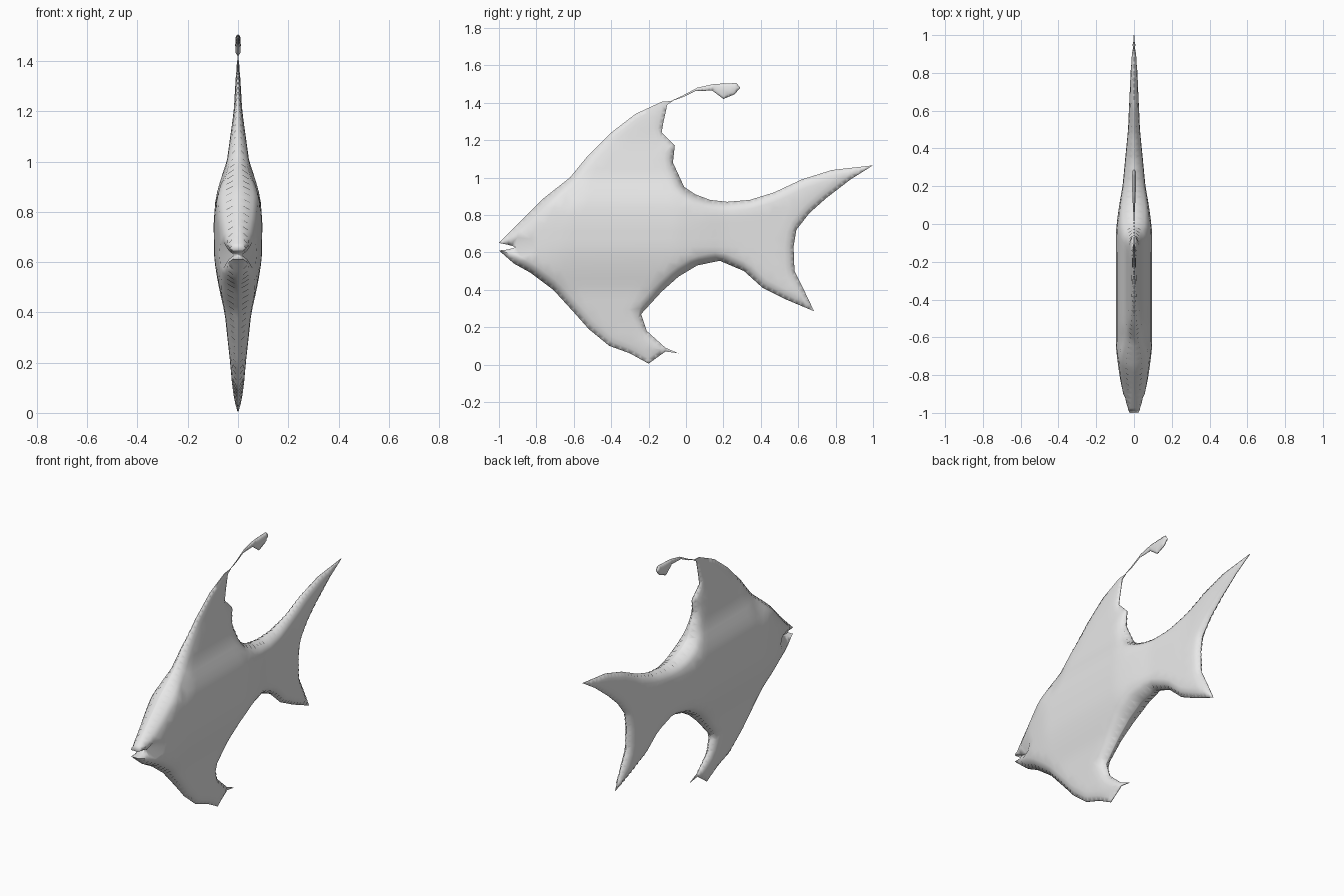
import bpy
import bmesh
import math
from mathutils import Vector
from mathutils.geometry import delaunay_2d_cdt, intersect_point_line

cube = bpy.data.objects.get("Cube")
if cube:
    bpy.data.objects.remove(cube)

grey = bpy.data.materials.new("pale_grey")
grey.use_nodes = True
grey.diffuse_color = (0.8, 0.8, 0.8, 1)
grey.node_tree.nodes["Principled BSDF"].inputs["Base Color"].default_value = (0.8, 0.8, 0.8, 1)

# Side profile segments (y, z), running clockwise from the upper lip
BACK = [(-1, .65), (-.95, .70), (-.87, .78), (-.76, .89), (-.62, 1), (-.53, 1.11), (-.4, 1.24),
        (-.27, 1.34), (-.13, 1.405), (-.07, 1.41)]
TOP_FIN_REAR = [(-.1, 1.39), (-.12, 1.3), (-.13, 1.24), (-.06, 1.17), (-.07, 1.08), (-.01, .95)]
TAIL = [(.05, .91), (.13, .88), (.22, .87), (.34, .88), (.47, .92), (.62, .99), (.78, 1.04), (1, 1.065),
        (.88, .99), (.75, .89), (.66, .81), (.59, .72), (.575, .63), (.58, .5), (.63, .4), (.685, .285),
        (.53, .35), (.41, .41), (.31, .5), (.18, .555)]
LOWER_FIN = [(.06, .53), (-.04, .47), (-.13, .39), (-.24, .27), (-.21, .18), (-.11, .09), (-.04, .06),
             (-.11, .07), (-.2, .005), (-.3, .06), (-.41, .1)]
CHIN = [(-.52, .19), (-.6, .28), (-.71, .4), (-.83, .49), (-.92, .54), (-1, .61)]
MOUTH = [(-.95, .615), (-.91, .628), (-.95, .64)]
LURE = [(-.09, 1.405), (-.02, 1.437), (.06, 1.48), (.15, 1.5), (.27, 1.505), (.29, 1.48), (.26, 1.445),
        (.2, 1.42), (.14, 1.465), (.05, 1.462), (-.02, 1.428)]

# Half widths along the length and up the height
LENGTH_WIDTH = [(-1, .035), (-.65, .1), (-.05, .102), (.2, .055), (.5, .028), (1, .01)]
HEIGHT_WIDTH = [(0, .008), (.1, .02), (.2, .028), (.4, .048), (.62, .1), (.75, .104), (.85, .09),
                (1, .04), (1.2, .015), (1.42, .004)]


def lerp(table, t):
    for (a, va), (b, vb) in zip(table, table[1:]):
        if t <= b:
            return va + (vb - va) * max(0, (t - a) / (b - a))
    return table[-1][1]


def body_width(p):
    a, b = lerp(LENGTH_WIDTH, p.x), lerp(HEIGHT_WIDTH, p.y)
    width = (a ** -4 + b ** -4) ** -.25 * 1.12
    # Shallow tilted eye socket
    u, v = p.x + .615, p.y - .91
    u -= v * .4
    return width - .018 * math.exp(-(u / .03) ** 2 - (v / .045) ** 2)


def body_rim(p):
    # Blunt lips, thin edges elsewhere
    return .002 + .024 * max(0, 1 - math.hypot(p.x + 1, p.y - .63) / .18)


def edge_distance(p, loop):
    best = 9
    for a, b in zip(loop, loop[1:] + loop[:1]):
        q, t = intersect_point_line(p, a, b)
        q = a if t < 0 else b if t > 1 else q.to_2d()
        best = min(best, (p - q.to_2d()).length)
    return best


def lens_plate(name, profile, width, rim, step, bevel):
    """Fill a side profile with a mesh and swell it to both sides."""
    loop = [Vector(p) for p in profile]
    border, inner = [], []
    for a, b in zip(loop, loop[1:] + loop[:1]):
        d = b - a
        n = max(1, round(d.length / step))
        inward = Vector((d.y, -d.x)).normalized()
        for i in range(n):
            p = a + d * i / n
            border.append(p)
            mid = a + d * (i + .5) / n
            inner += [(mid + inward * bevel * k, bevel * k) for k in (.12, .35, .7)]
    points = [p for p, k in inner if edge_distance(p, loop) > k * .9]
    # Regular points across the broad sides
    grid = step * 1.2
    for i in range(int(2 / grid) + 1):
        for j in range(int(1.5 / grid) + 1):
            p = Vector((-1 + (i + j % 2 / 2) * grid, j * grid))
            if edge_distance(p, loop) > bevel:
                points.append(p)
    count = len(border)
    edges = [(i, (i + 1) % count) for i in range(count)]
    verts, out_edges, faces, orig, *_ = delaunay_2d_cdt(border + points, edges, [], 1, 1e-5)

    bm = bmesh.new()
    sides = {1: {}, -1: {}}
    for i in {i for f in faces for i in f}:
        p = verts[i]
        d = min(1, edge_distance(p, loop) / bevel)
        r = rim(p)
        x = r + max(0, width(p) - r) * math.sqrt(1 - (1 - d) ** 2)
        for s in sides:
            sides[s][i] = bm.verts.new((s * x, p.x, p.y))
    for f in faces:
        bm.faces.new([sides[1][i] for i in f])
        bm.faces.new([sides[-1][i] for i in reversed(f)])
    # Join the two sides along the outline
    directed = {(f[k], f[(k + 1) % len(f)]) for f in faces for k in range(len(f))}
    for a, b in directed:
        if (b, a) not in directed:
            bm.faces.new([sides[1][b], sides[1][a], sides[-1][a], sides[-1][b]])
    bmesh.ops.recalc_face_normals(bm, faces=bm.faces)
    mesh = bpy.data.meshes.new(name)
    bm.to_mesh(mesh)
    bm.free()
    mesh.materials.append(grey)
    obj = bpy.data.objects.new(name, mesh)
    bpy.context.collection.objects.link(obj)
    bpy.ops.object.select_all(action="DESELECT")
    obj.select_set(True)
    bpy.context.view_layer.objects.active = obj
    bpy.ops.object.shade_smooth_by_angle(angle=math.radians(70))
    return obj


# Body with fins and tail in one skin, and the trailing fin streamer
lens_plate("fish_body", BACK + TOP_FIN_REAR + TAIL + LOWER_FIN + CHIN + MOUTH,
           body_width, body_rim, .035, .07)
lens_plate("fin_streamer", LURE, lambda p: .002 + .009 * max(0, min(1, p.x / .2)),
           lambda p: .001, .02, .02)
